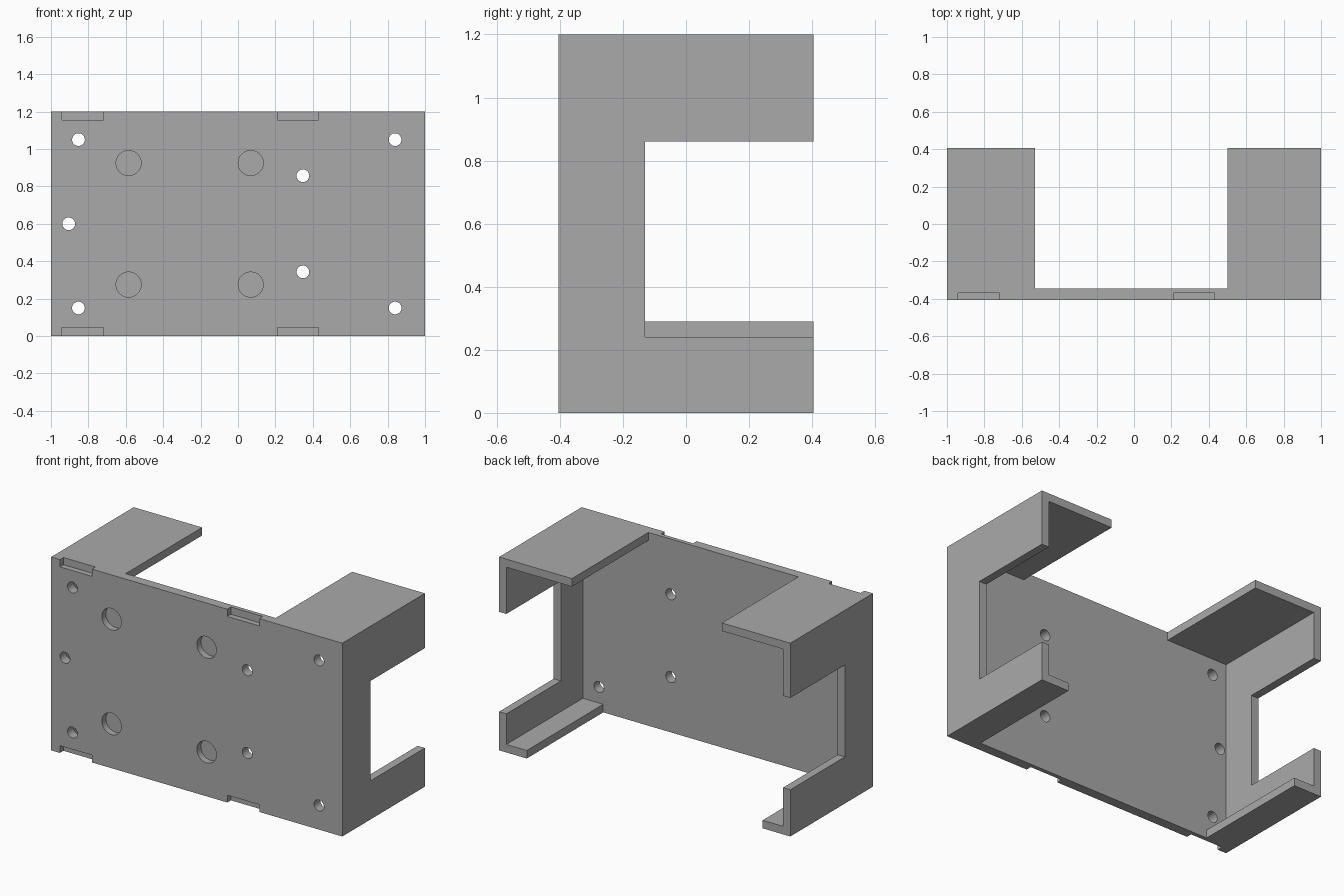
import bpy
import bmesh
from math import radians
from mathutils import Matrix, Vector

default = bpy.data.objects.get("Cube")
if default:
    bpy.data.objects.remove(default, do_unlink=True)

FRONT, BACK = -0.405, 0.405
WIDTH, HEIGHT = 2.0, 1.2
WALL = 0.05            # thickness of side walls and flanges
INNER = -0.345         # inner face of the front plate
OUT = 0.1              # how far cutters reach past the body


def make_object(name, bm):
    mesh = bpy.data.meshes.new(name)
    bm.to_mesh(mesh)
    bm.free()
    obj = bpy.data.objects.new(name, mesh)
    bpy.context.collection.objects.link(obj)
    return obj


def box(name, x, y, z):
    """Box from its (low, high) range on each axis."""
    bm = bmesh.new()
    low, high = Vector((x[0], y[0], z[0])), Vector((x[1], y[1], z[1]))
    size = Matrix.Diagonal((high - low).to_4d())
    bmesh.ops.create_cube(bm, size=1, matrix=Matrix.Translation((low + high) / 2) @ size)
    return make_object(name, bm)


def hole(name, x, z, radius, y):
    """Round cutter running front to back over the y range."""
    bm = bmesh.new()
    place = Matrix.Translation((x, sum(y) / 2, z)) @ Matrix.Rotation(radians(90), 4, "X")
    bmesh.ops.create_cone(bm, cap_ends=True, segments=32, radius1=radius,
                          radius2=radius, depth=y[1] - y[0], matrix=place)
    return make_object(name, bm)


# Solid block that the bracket is cut from
bracket = box("mounting_bracket", (-WIDTH / 2, WIDTH / 2), (FRONT, BACK), (0, HEIGHT))

# Hollow interior, and the gaps that leave the four flanges
rear = (INNER, BACK + OUT)
side = WIDTH / 2 - WALL
cutters = [
    box("cavity", (-side, side), rear, (WALL, HEIGHT - WALL)),
    box("top_gap", (-0.53, 0.5), rear, (HEIGHT - OUT, HEIGHT + OUT)),
    box("bottom_gap", (-0.81, 0.81), rear, (-OUT, OUT)),
]

# Side wall openings
for name, sign, sill in (("left_opening", 1, 0.24), ("right_opening", -1, 0.29)):
    x = sorted((sign * (side - OUT), sign * (side + 2 * OUT)))
    cutters.append(box(name, x, (-0.13, BACK + OUT), (sill, 0.86)))

# Shallow notches on the top and bottom front edges
for x in (-0.94, 0.21):
    for z in ((-OUT, 0.045), (HEIGHT - 0.045, HEIGHT + OUT)):
        cutters.append(box("edge_notch", (x, x + 0.22), (FRONT - OUT, -0.37), z))

# Screw holes through the plate
through = (FRONT - OUT, INNER + OUT / 2)
screw_holes = [(-0.905, 0.6)]
for x, offset in ((-0.853, 0.45), (0.84, 0.45), (0.347, 0.257)):
    screw_holes += [(x, HEIGHT / 2 - offset), (x, HEIGHT / 2 + offset)]
for x, z in screw_holes:
    cutters.append(hole("screw_hole", x, z, 0.034, through))

# Blind round recesses in the front
for x in (-0.585, 0.068):
    for z in (0.275, 0.925):
        cutters.append(hole("magnet_recess", x, z, 0.067, (FRONT - OUT, -0.365)))

# Cut everything out of the block and bake the result
for cutter in cutters:
    cutter.hide_render = True
    mod = bracket.modifiers.new(cutter.name, "BOOLEAN")
    mod.operation = "DIFFERENCE"
    mod.solver = "EXACT"
    mod.object = cutter
depsgraph = bpy.context.evaluated_depsgraph_get()
baked = bpy.data.meshes.new_from_object(bracket.evaluated_get(depsgraph))
bracket.modifiers.clear()
bracket.data = baked
for cutter in cutters:
    bpy.data.objects.remove(cutter, do_unlink=True)

# Plain grey finish
grey = bpy.data.materials.new("plain_grey")
grey.use_nodes = True
colour = (0.4, 0.4, 0.4, 1)
grey.diffuse_color = colour
grey.node_tree.nodes["Principled BSDF"].inputs["Base Color"].default_value = colour
bracket.data.materials.clear()
bracket.data.materials.append(grey)

# Smooth hole walls, sharp edges
bpy.ops.object.select_all(action="DESELECT")
bracket.select_set(True)
bpy.context.view_layer.objects.active = bracket
bpy.ops.object.shade_smooth_by_angle(angle=radians(30))
